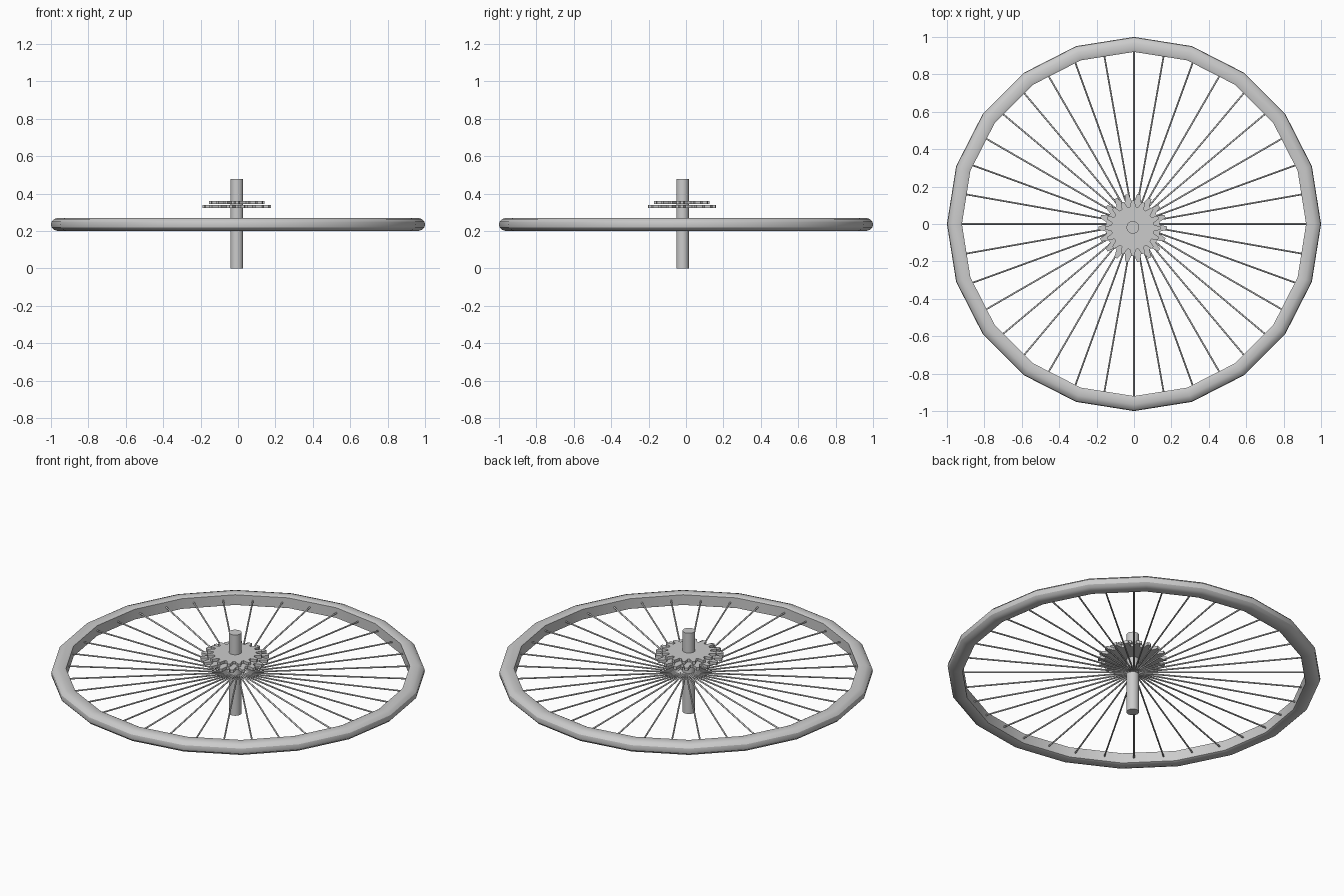
import bpy, bmesh, math
from mathutils import Matrix, Vector

cube = bpy.data.objects.get("Cube")
if cube:
    bpy.data.objects.remove(cube, do_unlink=True)

grey = bpy.data.materials.new("plain_grey")
grey.use_nodes = True
colour = (0.6, 0.6, 0.6, 1)
grey.diffuse_color = colour
grey.node_tree.nodes["Principled BSDF"].inputs["Base Color"].default_value = colour

HUB_X, HUB_Y = -0.006, -0.018   # the axle sits slightly off centre


def finish(name, bm, smooth_angle=None):
    bmesh.ops.recalc_face_normals(bm, faces=bm.faces)
    mesh = bpy.data.meshes.new(name)
    bm.to_mesh(mesh)
    bm.free()
    mesh.materials.append(grey)
    obj = bpy.data.objects.new(name, mesh)
    bpy.context.collection.objects.link(obj)
    if smooth_angle:
        bpy.ops.object.select_all(action='DESELECT')
        obj.select_set(True)
        bpy.context.view_layer.objects.active = obj
        bpy.ops.object.shade_smooth_by_angle(angle=math.radians(smooth_angle))
    return obj


def polar(radius, angle, z=0):
    return Vector((radius * math.cos(angle), radius * math.sin(angle), z))


# Rim: flat inner wall, rounded outer tyre, swept around twenty corners
def build_rim(sides=20):
    profile = [(0.92, 0.205), (0.93, 0.2), (0.965, 0.2), (0.985, 0.207),
               (0.997, 0.22), (1.0, 0.235), (0.997, 0.25), (0.985, 0.263),
               (0.965, 0.27), (0.93, 0.27), (0.92, 0.265)]
    bm = bmesh.new()
    rings = [[bm.verts.new(polar(r, math.tau * i / sides, z)) for r, z in profile]
             for i in range(sides)]
    n = len(profile)
    for i in range(sides):
        a, b = rings[i], rings[(i + 1) % sides]
        for j in range(n):
            k = (j + 1) % n
            bm.faces.new((a[j], b[j], b[k], a[k]))
    finish("rim", bm, 30)


# Spokes: thin rods from the axle to the rim
def build_spokes(count=36, length=0.925, radius=0.0045):
    bm = bmesh.new()
    for i in range(count):
        turn = Matrix.Rotation(math.tau * i / count, 4, 'Z')
        lay = Matrix.Rotation(math.pi / 2, 4, 'Y')
        place = Matrix.Translation((0, 0, 0.235)) @ turn @ Matrix.Translation((length / 2, 0, 0)) @ lay
        bmesh.ops.create_cone(bm, cap_ends=True, segments=8, radius1=radius,
                              radius2=radius, depth=length, matrix=place)
    finish("spokes", bm, 50)


# Sprockets: toothed outline extruded upward
def build_sprocket(name, teeth, root, tip, z0, z1):
    bm = bmesh.new()
    step = math.tau / teeth
    outline = []
    for i in range(teeth):
        for radius, part in ((root, -0.36), (tip, -0.14), (tip, 0.14), (root, 0.36)):
            outline.append(bm.verts.new(polar(radius, (i + part) * step, z0)))
    face = bm.faces.new(outline)
    grown = bmesh.ops.extrude_face_region(bm, geom=[face])
    top = [v for v in grown["geom"] if isinstance(v, bmesh.types.BMVert)]
    bmesh.ops.translate(bm, verts=top, vec=(0, 0, z1 - z0))
    obj = finish(name, bm)
    obj.location = (HUB_X, HUB_Y - 0.004, 0)


# Axle: plain rod through the hub
def build_axle(radius=0.034, height=0.477):
    bm = bmesh.new()
    bmesh.ops.create_cone(bm, cap_ends=True, segments=20, radius1=radius, radius2=radius,
                          depth=height, matrix=Matrix.Translation((HUB_X, HUB_Y, height / 2)))
    finish("axle", bm, 30)


build_rim()
build_spokes()
build_sprocket("large_sprocket", 18, 0.145, 0.183, 0.323, 0.34)
build_sprocket("small_sprocket", 16, 0.115, 0.148, 0.344, 0.36)
build_axle()
